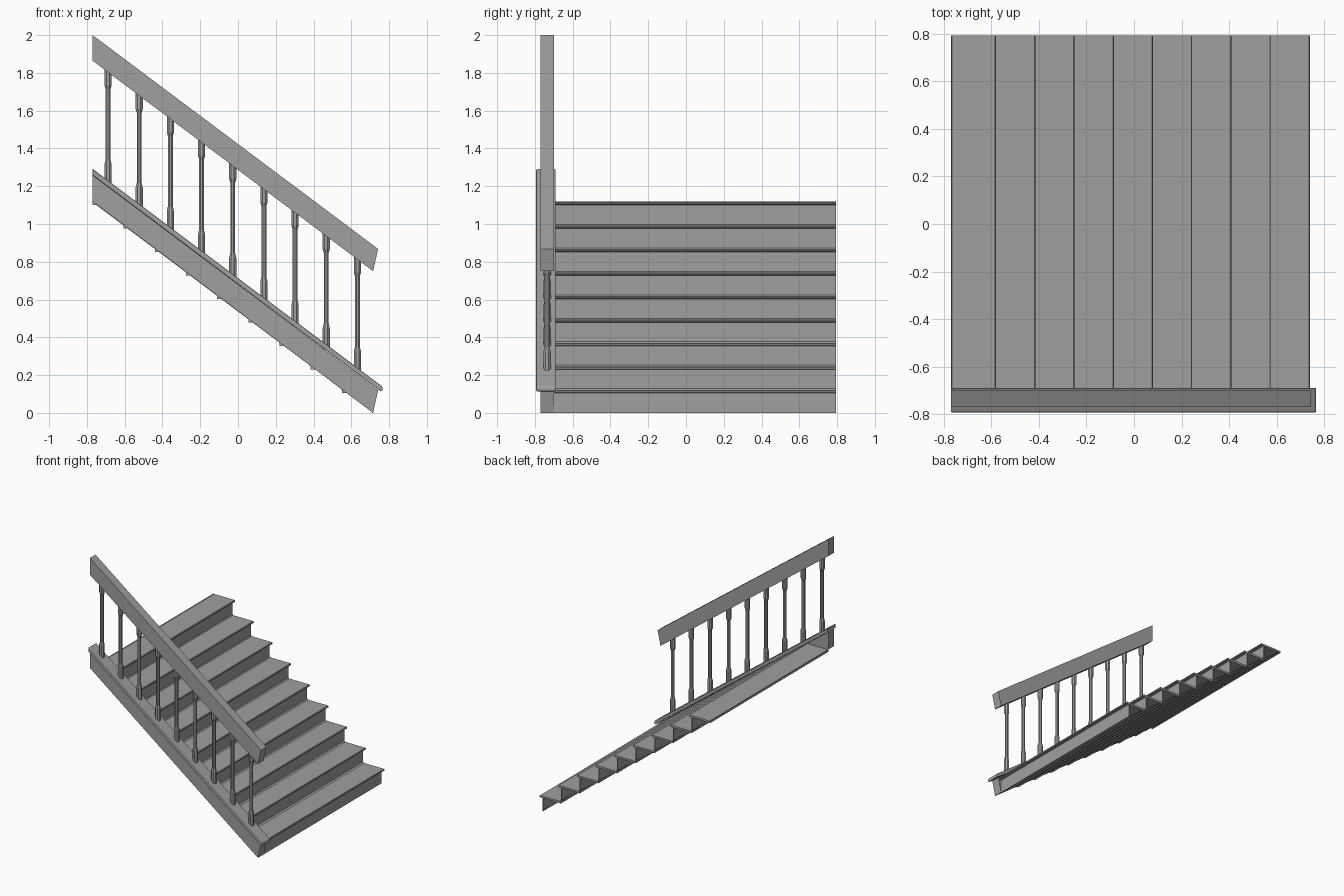
import bpy, bmesh, math
from mathutils import Matrix, Vector

cube = bpy.data.objects.get("Cube")
if cube:
    bpy.data.objects.remove(cube, do_unlink=True)

grey = bpy.data.materials.new("plain grey")
grey.use_nodes = True
colour = (0.35, 0.35, 0.35, 1)
grey.diffuse_color = colour
grey.node_tree.nodes["Principled BSDF"].inputs["Base Color"].default_value = colour

STEPS, RUN, RISE = 9, 0.165, 0.1245
SLOPE = 0.75
BACK, FOOT = -0.77, 0.715
INNER, OPEN_SIDE = -0.70, 0.793
POST_Y = -0.735


def finish(name, bm):
    bmesh.ops.recalc_face_normals(bm, faces=bm.faces)
    mesh = bpy.data.meshes.new(name)
    bm.to_mesh(mesh)
    bm.free()
    mesh.materials.append(grey)
    obj = bpy.data.objects.new(name, mesh)
    bpy.context.collection.objects.link(obj)
    return obj


def extrude_profile(name, points, y0, y1):
    """Side outline in x and z, carried from y0 to y1."""
    bm = bmesh.new()
    face = bm.faces.new([bm.verts.new((x, y0, z)) for x, z in points])
    out = bmesh.ops.extrude_face_region(bm, geom=[face])
    verts = [g for g in out["geom"] if isinstance(g, bmesh.types.BMVert)]
    bmesh.ops.translate(bm, verts=verts, vec=(0, y1 - y0, 0))
    return finish(name, bm)


def bevel(obj, width, segments=2):
    mod = obj.modifiers.new("soft edges", "BEVEL")
    mod.width = width
    mod.segments = segments


# Treads with a nosing, and the risers below them
for i in range(STEPS):
    nose = 0.74 - i * RUN
    top = 0.12 + i * RISE
    back = BACK if i == STEPS - 1 else nose - RUN - 0.025
    extrude_profile(f"tread_{i + 1}",
                    [(back, top - 0.015), (nose - 0.004, top - 0.015), (nose, top - 0.011),
                     (nose, top - 0.004), (nose - 0.004, top), (back, top)],
                    INNER, OPEN_SIDE)
    face_x = nose - 0.025
    extrude_profile(f"riser_{i + 1}",
                    [(face_x - 0.006, top - RISE + 0.005), (face_x, top - RISE + 0.005),
                     (face_x, top - 0.014), (face_x - 0.006, top - 0.014)],
                    INNER, OPEN_SIDE)

# Sloping panel closing the underside
extrude_profile("underside_panel",
                [(BACK, 1.115), (FOOT, 0.0), (FOOT, 0.005), (BACK, 1.12)],
                INNER, OPEN_SIDE)

# Side board, its moulded cap and the handrail
extrude_profile("side_board",
                [(BACK, 1.12), (FOOT, 0.0), (0.742, 0.12), (BACK, 1.26)], -0.77, INNER)
cap = extrude_profile("board_cap",
                      [(BACK, 1.258), (0.757, 0.113), (0.766, 0.118),
                       (0.766, 0.135), (0.76, 0.143), (BACK, 1.292)], -0.793, -0.69)
bevel(cap, 0.005)
extrude_profile("handrail",
                [(BACK, 1.865), (FOOT, 0.75), (0.742, 0.868), (BACK, 2.0)], -0.77, INNER)


def baluster(name, x):
    """Eight-sided post: thick foot and head, slim shaft."""
    foot = 1.292 - SLOPE * (x - BACK)
    head = 1.865 - SLOPE * (x - BACK)
    rings = [(foot - 0.025, 0.019), (foot + 0.085, 0.019), (foot + 0.11, 0.013),
             (head - 0.09, 0.013), (head - 0.07, 0.019), (head + 0.025, 0.019)]
    bm = bmesh.new()
    loops = []
    for z, half in rings:
        radius = half / math.cos(math.pi / 8)
        loops.append([bm.verts.new((x + radius * math.cos(a), POST_Y + radius * math.sin(a), z))
                      for a in [(k + 0.5) * math.pi / 4 for k in range(8)]])
    for low, high in zip(loops, loops[1:]):
        for k in range(8):
            n = (k + 1) % 8
            bm.faces.new((low[k], low[n], high[n], high[k]))
    bm.faces.new(loops[0])
    bm.faces.new(loops[-1])
    finish(name, bm)


# One baluster for each step
for i in range(STEPS):
    baluster(f"baluster_{i + 1}", 0.632 - i * RUN)
